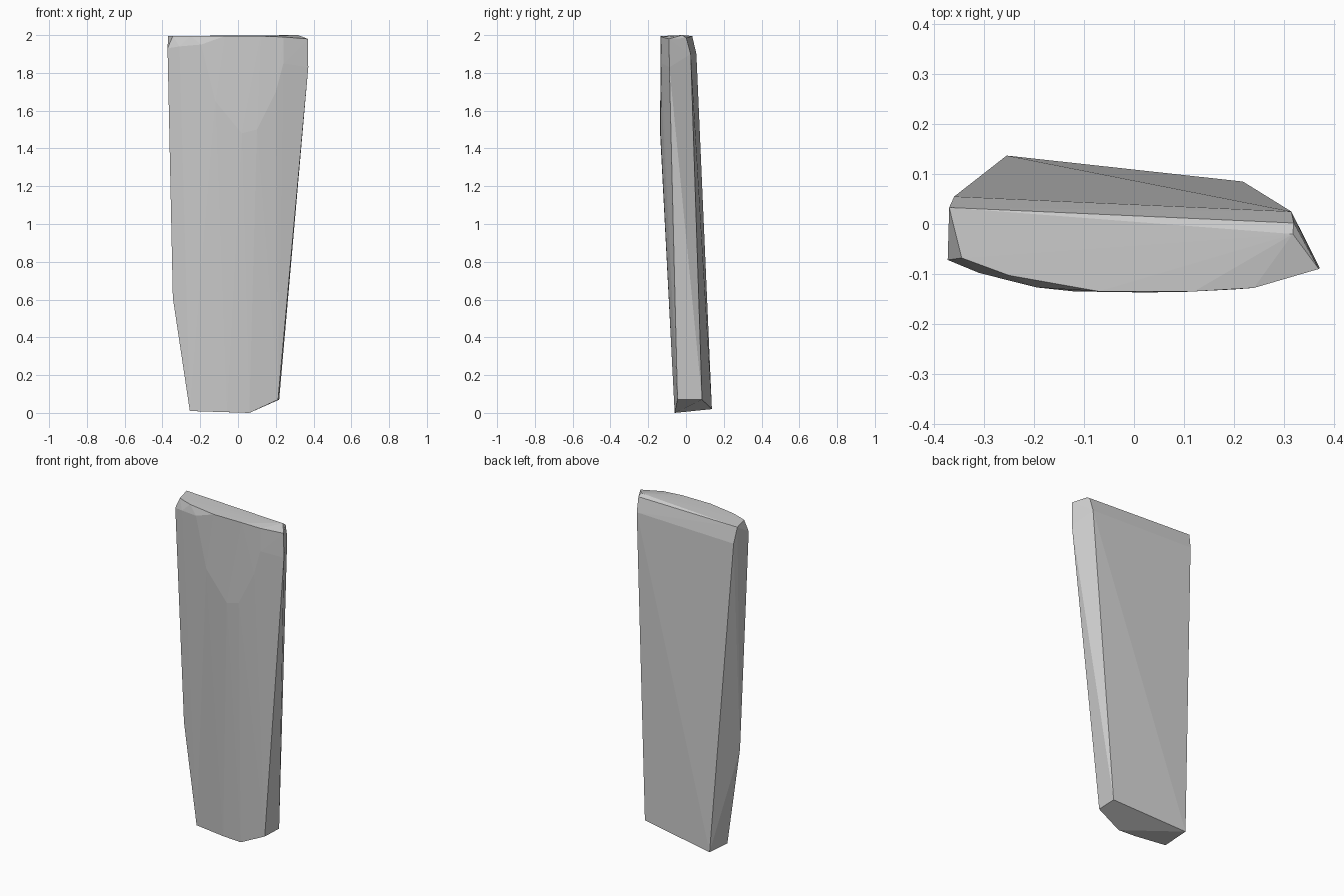
import bpy, bmesh

# Faceted slab: key corners, wrapped in a convex skin
foot = [(-0.255, 0.137, 0.02), (-0.255, -0.035, 0.01), (-0.06, -0.057, 0.004),
        (0.06, -0.06, 0.0), (0.212, -0.045, 0.07), (0.218, 0.085, 0.07)]
left_kink = [(-0.345, -0.028, 0.61)]
back_top = [(-0.36, 0.055, 1.9), (0.315, 0.025, 1.9)]
top_rim = [(-0.37, 0.033, 1.995), (0.32, 0.002, 1.985), (0.318, -0.02, 2.0),
           (-0.345, -0.068, 1.995), (-0.25, -0.103, 1.995), (-0.07, -0.135, 1.995),
           (0.12, -0.135, 1.995), (0.24, -0.128, 1.99), (0.37, -0.09, 1.98)]
# Bowed front face, ending in a shallow flat patch near the top
front_bow = [(-0.373, -0.072, 1.93), (-0.31, -0.098, 1.94), (-0.195, -0.127, 1.95),
             (-0.12, -0.135, 1.65), (0.02, -0.137, 1.48), (0.10, -0.136, 1.5),
             (0.2, -0.131, 1.7), (0.24, -0.128, 1.85), (0.372, -0.088, 1.83)]

bm = bmesh.new()
for p in foot + left_kink + back_top + top_rim + front_bow:
    bm.verts.new(p)
hull = bmesh.ops.convex_hull(bm, input=bm.verts)
loose = [v for v in bm.verts if not v.link_faces]
bmesh.ops.delete(bm, geom=loose, context='VERTS')
bmesh.ops.recalc_face_normals(bm, faces=bm.faces)

mesh = bpy.data.meshes.new("stone_slab")
bm.to_mesh(mesh)
bm.free()
slab = bpy.data.objects.new("stone_slab", mesh)
bpy.context.collection.objects.link(slab)
